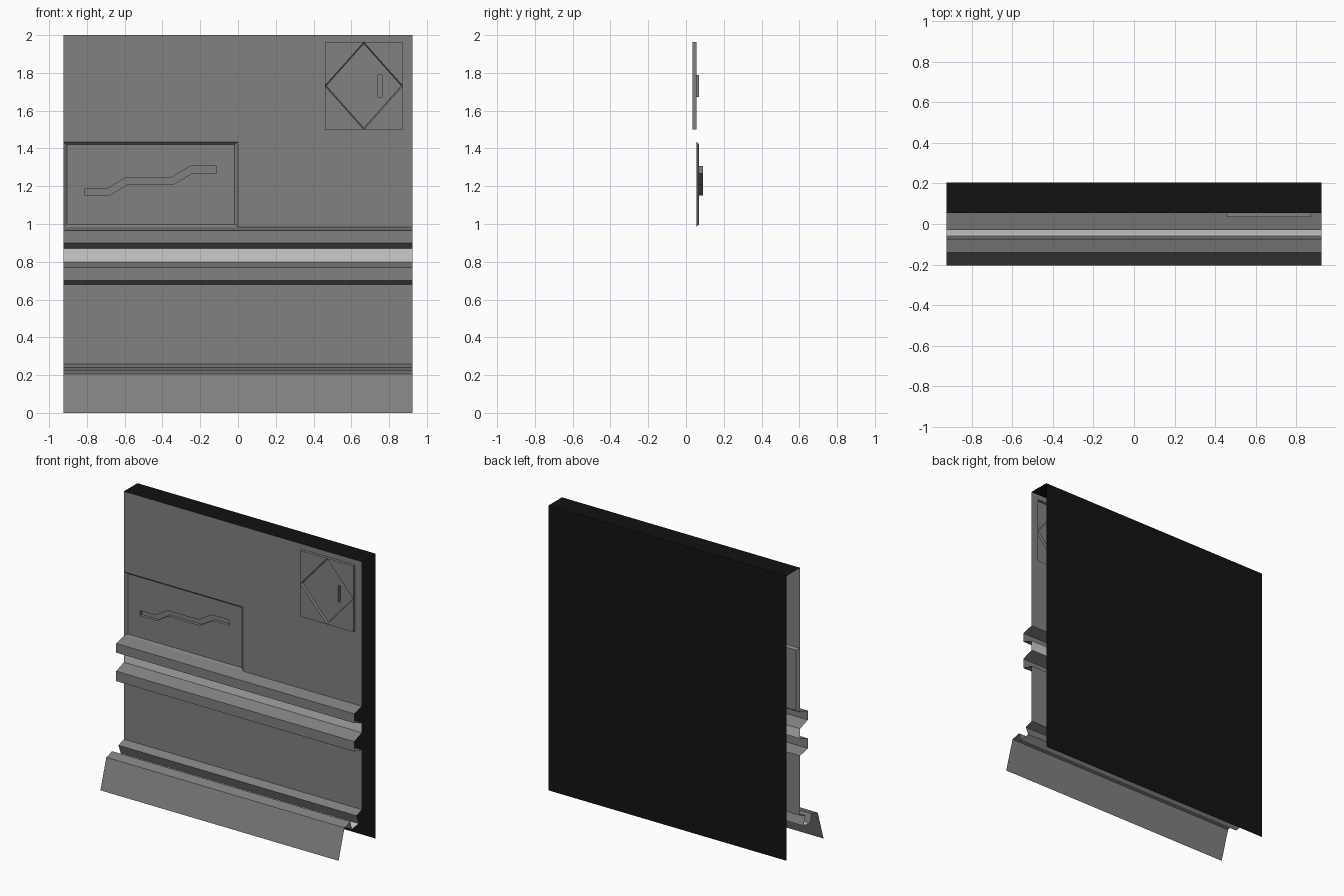
import bpy, bmesh
from mathutils import Vector

if "Cube" in bpy.data.objects:
    bpy.data.objects.remove(bpy.data.objects["Cube"])

W = 0.925      # half width of the panel
Y = 0.055      # plane of the main wall


def material(name, v):
    m = bpy.data.materials.new(name)
    m.diffuse_color = (v, v, v, 1)
    m.use_nodes = True
    m.node_tree.nodes["Principled BSDF"].inputs["Base Color"].default_value = m.diffuse_color
    return m


GREY = material("panel_grey", 0.22)
DARK = material("backing_dark", 0.006)
LIGHT = material("light_strip", 0.75)


def finish(bm, name, mat, facing=(0, -1, 0)):
    """Weld, orient the sheet towards 'facing', and make the object."""
    bmesh.ops.remove_doubles(bm, verts=bm.verts, dist=1e-5)
    bmesh.ops.recalc_face_normals(bm, faces=bm.faces)
    bm.normal_update()
    total = sum((f.normal * f.calc_area() for f in bm.faces), Vector())
    if total.dot(Vector(facing)) < 0:
        bmesh.ops.reverse_faces(bm, faces=bm.faces)
    me = bpy.data.meshes.new(name)
    bm.to_mesh(me)
    bm.free()
    me.materials.append(mat)
    ob = bpy.data.objects.new(name, me)
    bpy.context.collection.objects.link(ob)
    return ob


def strip(name, profile, mat, facing=(0, -1, 0)):
    """Sweep an open (y, z) profile across the full width."""
    bm = bmesh.new()
    rows = [[bm.verts.new((x, y, z)) for x in (-W, W)] for y, z in profile]
    for a, b in zip(rows, rows[1:]):
        bm.faces.new((a[0], a[1], b[1], b[0]))
    return finish(bm, name, mat, facing)


def ring(bm, pts, y):
    return [bm.verts.new((x, y, z)) for x, z in pts]


def wall(bm, a, ya, b, yb):
    """Join two outlines at different depths."""
    ra, rb = ring(bm, a, ya), ring(bm, b, yb)
    for i in range(len(ra)):
        j = (i + 1) % len(ra)
        bm.faces.new((ra[i], ra[j], rb[j], rb[i]))


def plate(bm, pts, y, hole=None):
    """Flat plate in the xz plane, optionally with a hole."""
    if hole is None:
        bm.faces.new(ring(bm, pts, y))
        return
    edges = []
    for loop in (pts, hole):
        r = ring(bm, loop, y)
        edges += [bm.edges.new((r[i], r[(i + 1) % len(r)])) for i in range(len(r))]
    bmesh.ops.triangle_fill(bm, edges=edges, use_beauty=True, normal=(0, -1, 0))


def rect(x0, x1, z0, z1):
    return [(x0, z0), (x1, z0), (x1, z1), (x0, z1)]


# Backing: top and rear sheet
strip("backing", [(Y, 2), (0.205, 2), (0.205, 0)], DARK, (0, 1, 1))

# Horizontal rails, lower wall and kick skirt
strip("upper_rail", [(Y, .985), (-.03, .965), (-.03, .90), (Y, .87)], GREY)
strip("rail_light", [(Y, .87), (Y, .80)], LIGHT)
strip("lower_rail_and_wall", [(Y, .80), (-.03, .77), (-.03, .70), (Y, .68),
                              (Y, .26), (-.005, .24), (.02, .175)], GREY)
strip("floor_light", [(.02, .175), (-.058, .165)], LIGHT, (0, 0, 1))
strip("skirt", [(-.058, .165), (-.075, .225), (-.14, .207), (-.205, 0)], GREY)

# Upper wall with a bevelled recess and a stepped groove in its floor
bm = bmesh.new()
plate(bm, [(-W, 1.435), (0, 1.435), (0, .985), (W, .985), (W, 2), (-W, 2)], Y)
outer = rect(-W, 0, .985, 1.435)
inner = rect(-.905, -.018, .998, 1.422)
low = [(-.81, 1.152), (-.68, 1.152), (-.59, 1.208), (-.345, 1.208), (-.245, 1.268), (-.115, 1.268)]
high = [(-.81, 1.188), (-.69, 1.188), (-.595, 1.245), (-.355, 1.245), (-.25, 1.307), (-.115, 1.307)]
groove = low + high[::-1]
wall(bm, outer, Y, inner, .07)
plate(bm, inner, .07, groove)
wall(bm, groove, .07, groove, .09)
plate(bm, groove, .09)
finish(bm, "upper_wall", GREY)

# Raised square hatch with a diamond recess and a small slot
bm = bmesh.new()
x0, x1, z0, z1 = .46, .872, 1.5, 1.963
xm, zm = (x0 + x1) / 2, (z0 + z1) / 2
sq = rect(x0, x1, z0, z1)
dia = [(xm, z0), (x1, zm), (xm, z1), (x0, zm)]
edge = [p for pair in zip(sq, dia) for p in pair]
dia_in = [(xm + (x - xm) * .965, zm + (z - zm) * .965) for x, z in dia]
slot = rect(.742, .762, 1.672, 1.788)
wall(bm, edge, Y, edge, .035)
for i in range(4):
    plate(bm, [dia[i - 1], sq[i], dia[i]], .035)
wall(bm, dia, .035, dia_in, .05)
plate(bm, dia_in, .05, slot)
wall(bm, slot, .05, slot, .07)
plate(bm, slot, .07)
hatch = finish(bm, "hatch", GREY)

# Open the upper wall behind the hatch so the slot can sink through it
wall_ob = bpy.data.objects["upper_wall"]
bm = bmesh.new()
bm.from_mesh(wall_ob.data)
big = max(bm.faces, key=lambda f: f.calc_area())
edges = list(big.edges)
bmesh.ops.delete(bm, geom=[big], context='FACES_ONLY')
r = ring(bm, sq, Y)
edges += [bm.edges.new((r[i], r[(i + 1) % 4])) for i in range(4)]
bmesh.ops.triangle_fill(bm, edges=edges, use_beauty=True, normal=(0, -1, 0))
bm.to_mesh(wall_ob.data)
bm.free()
